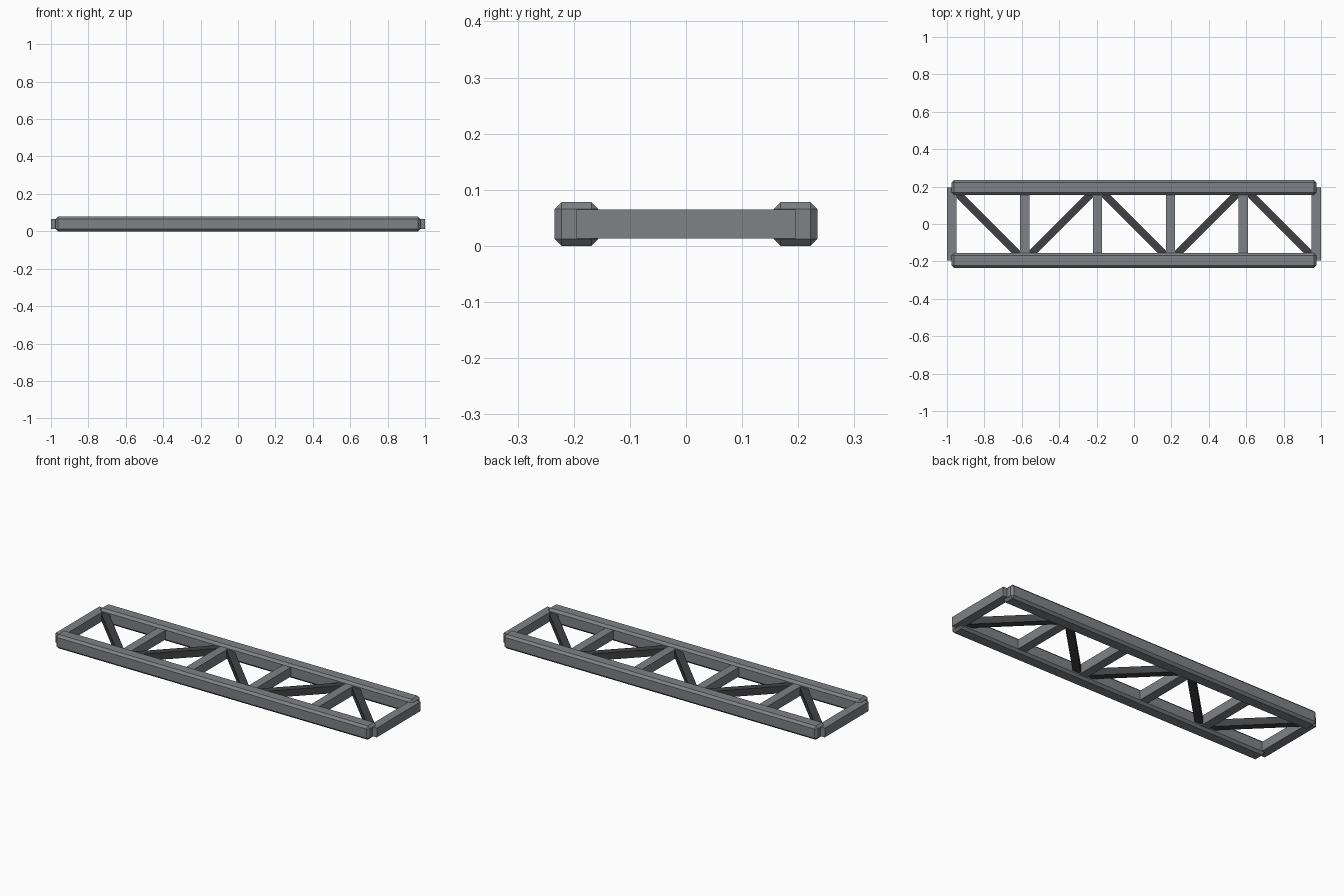
import bpy
from math import atan2, hypot

cube = bpy.data.objects.get("Cube")
if cube:
    bpy.data.objects.remove(cube, do_unlink=True)


def material(name, color):
    mat = bpy.data.materials.new(name)
    mat.use_nodes = True
    mat.diffuse_color = color
    mat.node_tree.nodes["Principled BSDF"].inputs["Base Color"].default_value = color
    return mat


steel = material("steel grey", (0.21, 0.22, 0.235, 1))
dark = material("dark grey", (0.052, 0.053, 0.057, 1))

MID_Z = 0.039
BAY = 0.39
HALF = 0.195


def beam(name, center, size, mat, angle=0, bevel=0):
    bpy.ops.mesh.primitive_cube_add(size=1, location=(*center, MID_Z), rotation=(0, 0, angle))
    obj = bpy.context.object
    obj.name = name
    obj.scale = size
    bpy.ops.object.transform_apply(location=False, rotation=False, scale=True)
    obj.data.materials.append(mat)
    if bevel:
        mod = obj.modifiers.new("chamfer", 'BEVEL')
        mod.width = bevel
        mod.segments = 1
    return obj


# Long chamfered side rails
for name, side in (("front_rail", -1), ("back_rail", 1)):
    beam(name, (0, side * HALF), (1.95, 0.078, 0.078), steel, bevel=0.0125)

# Cross members, evenly spaced
posts = [(i - 2.5) * BAY for i in range(6)]
for i, x in enumerate(posts):
    beam(f"cross_member_{i + 1}", (x, 0), (0.05, 2 * HALF, 0.052), steel)

# Zigzag braces, one per bay
for i, (x0, x1) in enumerate(zip(posts, posts[1:])):
    dy = -2 * HALF if i % 2 == 0 else 2 * HALF
    beam(f"diagonal_brace_{i + 1}", ((x0 + x1) / 2, 0),
         (hypot(BAY, dy), 0.039, 0.039), dark, angle=atan2(dy, BAY))
